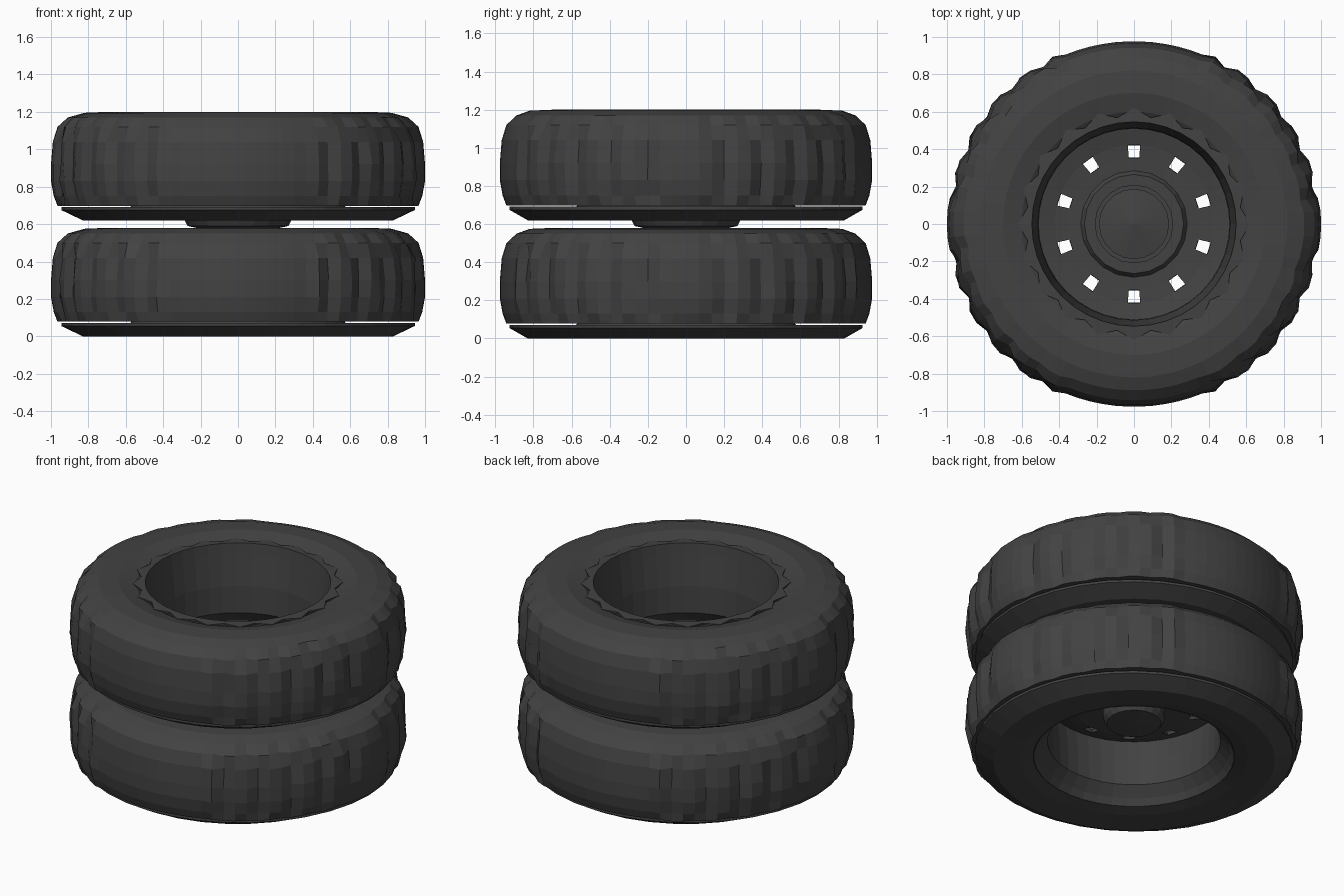
import bpy, bmesh, random
from math import sin, cos, pi, degrees

if "Cube" in bpy.data.objects:
    bpy.data.objects.remove(bpy.data.objects["Cube"])

random.seed(4)
rubber = bpy.data.materials.new("dark_rubber")
rubber.diffuse_color = (0.055, 0.055, 0.055, 1)
rubber.use_nodes = True
rubber.node_tree.nodes["Principled BSDF"].inputs["Base Color"].default_value = rubber.diffuse_color


def lathe(name, profile, n, closed=True, radius=None, skip=None, z=0.0, phase=0.0):
    """Spin (r, z) points round the z axis; radius() may vary r, skip() leaves holes."""
    bm = bmesh.new()
    rows = []
    for k, (r, h) in enumerate(profile):
        if r == 0:
            rows.append([bm.verts.new((0, 0, h + z))] * n)
            continue
        row = []
        for i in range(n):
            a = 2 * pi * (i + phase) / n
            rr = radius(k, i, r, a) if radius else r
            row.append(bm.verts.new((rr * cos(a), rr * sin(a), h + z)))
        rows.append(row)
    m = len(rows)
    for k in range(m if closed else m - 1):
        for i in range(n):
            if skip and skip(k, i):
                continue
            j = (i + 1) % n
            quad = [rows[k][i], rows[k][j], rows[(k + 1) % m][j], rows[(k + 1) % m][i]]
            face = list(dict.fromkeys(quad))
            if len(face) > 2:
                bm.faces.new(face)
    bmesh.ops.recalc_face_normals(bm, faces=bm.faces)
    me = bpy.data.meshes.new(name)
    bm.to_mesh(me)
    bm.free()
    me.materials.append(rubber)
    ob = bpy.data.objects.new(name, me)
    bpy.context.collection.objects.link(ob)
    return ob


def thicken(ob, t):
    mod = ob.modifiers.new("thickness", "SOLIDIFY")
    mod.thickness = t
    mod.offset = 0


# Tread: plain patches at front, back and sides, blocky lugs elsewhere
SEGS = 90
TIRE = [(.56, .53), (.60, .555), (.70, .58), (.82, .575), (.91, .55), (.965, .50),
        (.99, .42), (1.0, .30), (1.0, .21), (.985, .13), (.965, .078), (.85, .08), (.56, .08)]


def tread(k, i, r, a):
    if not 4 <= k <= 10:
        return r
    d = degrees(a) % 180
    if 66 <= d <= 114:
        return r * .977
    if d <= 7 or d >= 173:
        return r
    low = (i + (1 if k in (4, 5, 10) else 0)) % 3 == 0
    depth = .5 if k in (4, 10) else 1
    return r * (1 - depth * ((.026 if low else .004) + random.uniform(0, .012)))


# Lower sidewall is its own ring below a thin gap
SIDEWALL = [(.59, .03), (.67, .012), (.83, 0), (.945, .055), (.945, .071), (.57, .071)]


def oval(k, i, r, a):
    return r * (1 - .02 * sin(a) ** 2) if r > .9 else r


def star(k, i, r, a):
    return r + (.045 if k == 0 and i % 2 == 0 else 0)


for label, z in (("lower", 0.0), ("upper", 0.62)):
    lathe(label + "_tire", TIRE, SEGS, radius=tread, z=z)
    lathe(label + "_tire_sidewall", SIDEWALL, 36, radius=oval, z=z)
    # Rim barrel with a toothed bead flange at its top edge
    rim = [(.575, .556), (.55, .56), (.545, .50), (.52, .30), (.515, .13), (.57, .07), (.595, .03)]
    thicken(lathe(label + "_rim", rim, 40, closed=False, radius=star, z=z), .012)

# Wheel discs with ten openings
for label, rows in (("lower", [(.525, .44), (.425, .40), (.355, .38), (.17, .37)]),
                    ("upper", [(.515, .69), (.425, .67), (.355, .665), (.19, .66)])):
    thicken(lathe(label + "_wheel_disc", rows, 40, closed=False, phase=.5,
                  skip=lambda k, i: k == 1 and i % 4 == 1), .02)

# Axle hub joining the two wheels, with flange, recess and end cap
lathe("hub", [(0, .24), (.16, .25), (.18, .28), (.19, .42), (.20, .575), (.27, .59), (.285, .62),
              (.285, .68), (.265, .71), (.205, .71), (.19, .65), (0, .68)], 20, closed=False)
# Raised ring around the hub recess
lathe("hub_ring", [(.21, .70), (.21, .73), (.185, .73), (.185, .64)], 20)
